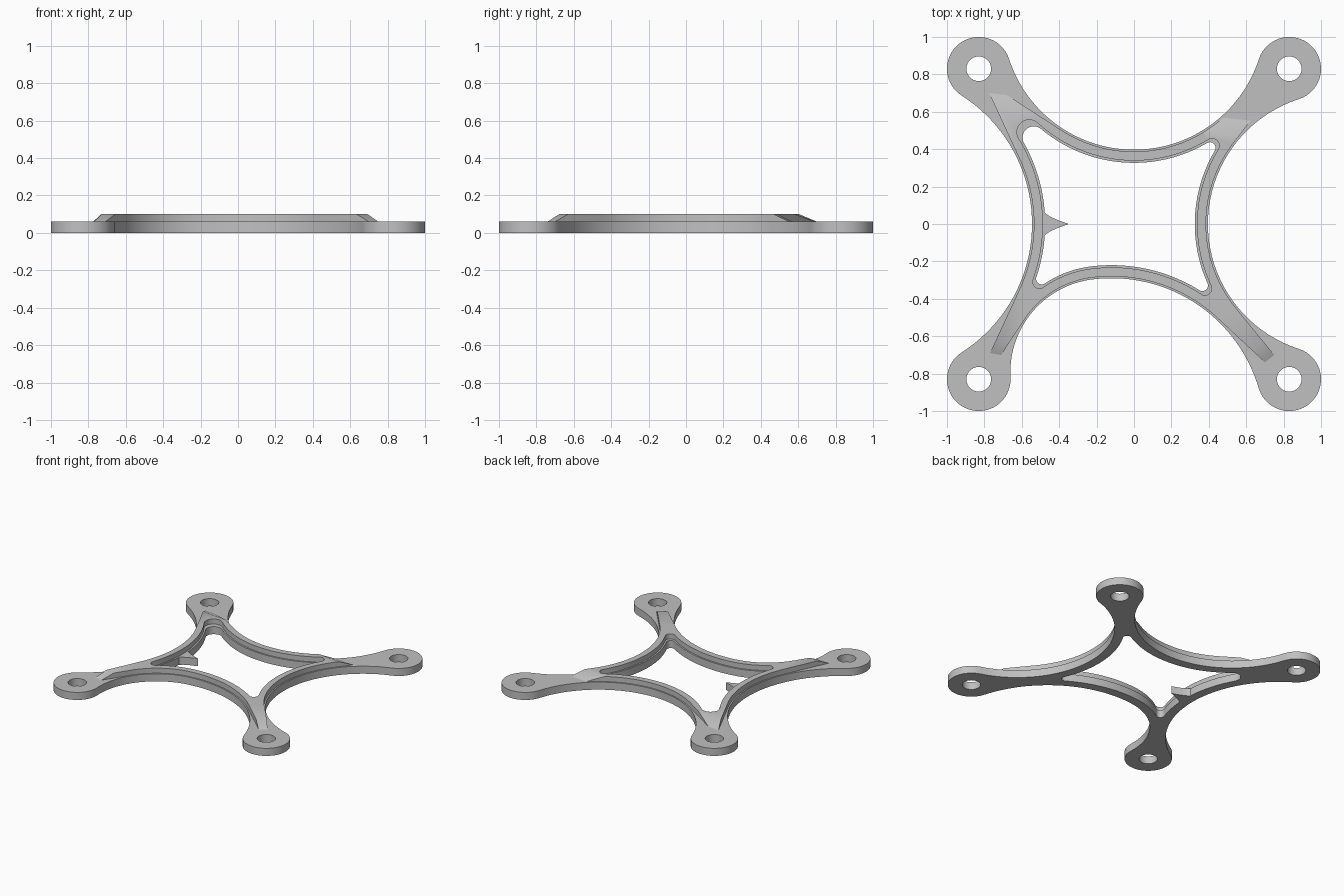
import bpy, bmesh, math
from mathutils import Vector

V = Vector
cube = bpy.data.objects.get("Cube")
if cube:
    bpy.data.objects.remove(cube, do_unlink=True)

grey = bpy.data.materials.new("plain_grey")
grey.use_nodes = True
colour = (0.53, 0.53, 0.53, 1)
grey.diffuse_color = colour
grey.node_tree.nodes["Principled BSDF"].inputs["Base Color"].default_value = colour

BASE_TOP, RIM_TOP = 0.06, 0.10
LUG_R, HOLE_R, RAMP = 0.17, 0.066, 0.09

# Circles that scoop out each side (centre, radius), counterclockwise from +x
low_c, low_r, small_r = V((-0.12, -1.11)), 0.82, 0.5
low_dir = V((-0.128, 0.992)).normalized()
sides = [
    [(V((1.097, 0)), 0.702)],
    [(V((0, 1.1)), 0.703)],
    [(V((-1.36, 0)), 0.815)],
    [(low_c + low_dir * (low_r - small_r), small_r), (low_c, low_r)],
]
lugs = [V((x, y)) * 0.83 for x, y in ((1, 1), (-1, 1), (-1, -1), (1, -1))]


def arc(c, p, q, ccw=False, n=40):
    """Arc about c from p to q, the short way unless ccw is asked for."""
    a = math.atan2(p.y - c.y, p.x - c.x)
    sweep = (math.atan2(q.y - c.y, q.x - c.x) - a) % math.tau
    if not ccw and sweep > math.pi:
        sweep -= math.tau
    r = (p - c).length
    return [c + V((math.cos(a + sweep * i / n), math.sin(a + sweep * i / n))) * r
            for i in range(n + 1)]


def outline(off, corner):
    """Closed outline: side arcs grown by off, joined by corner(i, A, B)."""
    caps = [corner(i, sides[i][-1], sides[(i + 1) % 4][0]) for i in range(4)]
    pts = []
    for i in range(4):
        side = sides[(i + 1) % 4]
        start, end = caps[i][-1], caps[(i + 1) % 4][0]
        pts += caps[i]
        if len(side) == 1:
            pts += arc(side[0][0], start, end)[1:-1]
        else:
            joint = low_c + low_dir * (low_r + off)
            pts += arc(side[0][0], start, joint)[1:-1]
            pts += arc(side[1][0], joint, end)[:-1]
    return pts


def lug_corner(i, a, b):
    c = lugs[i]
    p, q = [c + (s[0] - c).normalized() * LUG_R for s in (a, b)]
    return arc(c, p, q, ccw=True)


def fillet_corner(off, radii):
    def corner(i, a, b):
        r = radii[i]
        ra, rb = a[1] + off + r, b[1] + off + r
        d = b[0] - a[0]
        along = (ra * ra - rb * rb + d.length_squared) / (2 * d.length)
        h = math.sqrt(max(ra * ra - along * along, 0))
        u = d.normalized()
        mid, n = a[0] + u * along, V((-u.y, u.x))
        c = min(mid + n * h, mid - n * h, key=lambda v: v.length)
        p, q = [c + (s[0] - c).normalized() * r for s in (a, b)]
        return arc(c, p, q, ccw=True, n=20)
    return corner


def tangent(e, c, r):
    """Touch point, nearer the middle, of the tangent from e to a circle."""
    d = e - c
    base = c + d * (r * r / d.length_squared)
    n = V((-d.y, d.x)).normalized() * r * math.sqrt(1 - r * r / d.length_squared)
    return min(base + n, base - n, key=lambda v: v.length)


# Ends of the raised rim on each arm
ends = [
    (V((0.73, 0.69)), V((0.69, 0.73))),
    (V((-0.68, 0.69)), V((-0.775, 0.70))),
    (V((-0.77, -0.69)), V((-0.71, -0.70))),
    (V((0.70, -0.74)), V((0.75, -0.70))),
]
RIM_OFF = 0.01


def rim_corner(i, a, b):
    p, q = ends[i]
    return [tangent(p, a[0], a[1] + RIM_OFF), p, q, tangent(q, b[0], b[1] + RIM_OFF)]


def prism(loops, z0, z1):
    """Solid from an outer loop and hole loops."""
    bm = bmesh.new()
    for loop in loops:
        vs = [bm.verts.new((p.x, p.y, z0)) for p in loop]
        for i, v in enumerate(vs):
            bm.edges.new((vs[i - 1], v))
    bmesh.ops.remove_doubles(bm, verts=bm.verts, dist=1e-5)
    bmesh.ops.triangle_fill(bm, edges=bm.edges[:], use_beauty=True, normal=(0, 0, 1))
    res = bmesh.ops.extrude_face_region(bm, geom=bm.faces[:], use_keep_orig=True)
    top = [g for g in res["geom"] if isinstance(g, bmesh.types.BMVert)]
    bmesh.ops.translate(bm, verts=top, vec=(0, 0, z1 - z0))
    return bm


def finish(name, bm):
    bmesh.ops.recalc_face_normals(bm, faces=bm.faces)
    mesh = bpy.data.meshes.new(name)
    bm.to_mesh(mesh)
    bm.free()
    mesh.materials.append(grey)
    obj = bpy.data.objects.new(name, mesh)
    bpy.context.collection.objects.link(obj)
    bpy.ops.object.select_all(action="DESELECT")
    obj.select_set(True)
    bpy.context.view_layer.objects.active = obj
    bpy.ops.object.shade_smooth_by_angle(angle=math.radians(25))


# Base plate with four lugs, bolt holes and the central opening
bolt_holes = [[c + V((math.cos(t), math.sin(t))) * HOLE_R
               for t in (math.tau * k / 48 for k in range(48))] for c in lugs]
opening = outline(0.07, fillet_corner(0.07, (0.03, 0.06, 0.03, 0.03)))
finish("base_plate", prism([outline(0, lug_corner), opening] + bolt_holes, 0, BASE_TOP))

# Raised rim, set in from the plate edges and ramped down along each arm
rim_hole = outline(0.058, fillet_corner(0.058, (0.038, 0.066, 0.036, 0.036)))
rim = prism([outline(RIM_OFF, rim_corner), rim_hole], BASE_TOP - 0.01, RIM_TOP)
drop = RIM_TOP - BASE_TOP
for p, q in ends:
    e, mid = (q - p).normalized(), (p + q) / 2
    out = V((e.y, -e.x))
    bmesh.ops.bisect_plane(
        rim, geom=rim.verts[:] + rim.edges[:] + rim.faces[:], clear_outer=True,
        plane_co=(mid.x, mid.y, BASE_TOP), plane_no=(out.x * drop, out.y * drop, RAMP))
    bmesh.ops.holes_fill(rim, edges=rim.edges[:], sides=0)
finish("raised_rim", rim)

# Pointer on the inner edge
half = [V((-0.49, 0.08)), V((-0.475, 0.058)), V((-0.45, 0.04)), V((-0.41, 0.022))]
pointer = half + [V((-0.35, 0))] + [V((p.x, -p.y)) for p in reversed(half)]
finish("pointer", prism([pointer], 0, BASE_TOP))
